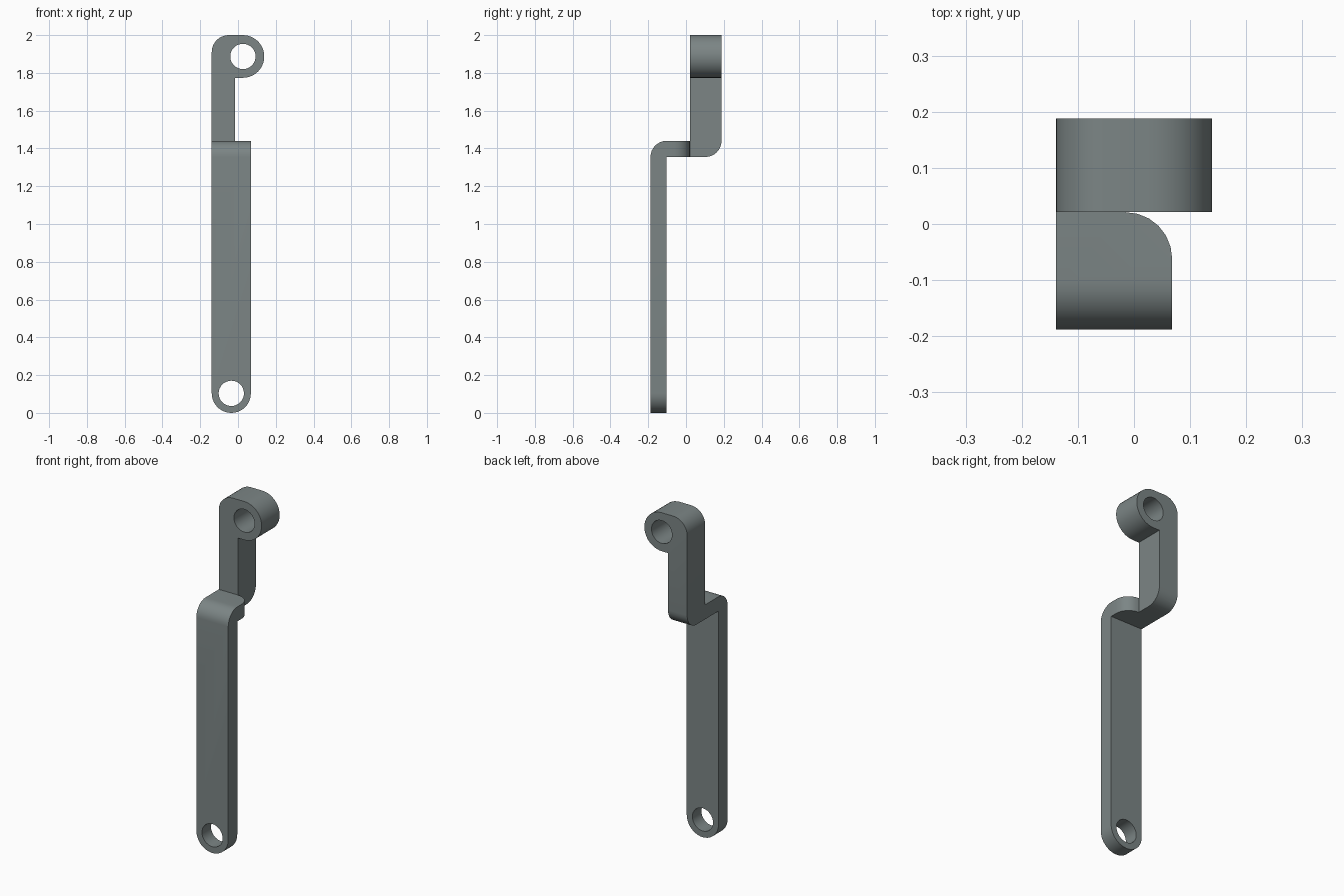
import bpy, bmesh, math
from mathutils import Vector

if "Cube" in bpy.data.objects:
    bpy.data.objects.remove(bpy.data.objects["Cube"])

steel = bpy.data.materials.new("grey_steel")
steel.diffuse_color = (0.20, 0.235, 0.235, 1)
steel.use_nodes = True
steel.node_tree.nodes["Principled BSDF"].inputs["Base Color"].default_value = steel.diffuse_color


def arc(cu, cv, r, a0, a1, n):
    """Points along an arc, angles in degrees."""
    return [(cu + r * math.cos(math.radians(a0 + (a1 - a0) * i / n)),
             cv + r * math.sin(math.radians(a0 + (a1 - a0) * i / n)))
            for i in range(n + 1)]


def prism(name, pts, axis, lo, hi):
    """Extrude a 2D outline along an axis: x takes (y, z), y takes (x, z), z takes (x, y)."""
    place = {"x": lambda u, v, w: (w, u, v),
             "y": lambda u, v, w: (u, w, v),
             "z": lambda u, v, w: (u, v, w)}[axis]
    bm = bmesh.new()
    face = bm.faces.new([bm.verts.new(place(u, v, lo)) for u, v in pts])
    ext = bmesh.ops.extrude_face_region(bm, geom=[face])
    move = Vector(place(0, 0, hi - lo))
    bmesh.ops.translate(bm, vec=move,
                        verts=[g for g in ext["geom"] if isinstance(g, bmesh.types.BMVert)])
    bmesh.ops.recalc_face_normals(bm, faces=bm.faces)
    me = bpy.data.meshes.new(name)
    bm.to_mesh(me)
    bm.free()
    me.materials.append(steel)
    ob = bpy.data.objects.new(name, me)
    bpy.context.collection.objects.link(ob)
    return ob


def combine(ob, other, op):
    """Apply a boolean and discard the helper."""
    bpy.context.view_layer.objects.active = ob
    mod = ob.modifiers.new(op, "BOOLEAN")
    mod.operation, mod.solver, mod.object = op, "EXACT", other
    bpy.ops.object.modifier_apply(modifier=mod.name)
    bpy.data.objects.remove(other)


def drill(ob, x, z, r):
    combine(ob, prism("drill", arc(x, z, r, 0, 348.75, 31), "y", -1, 1), "DIFFERENCE")


LEFT, RIGHT, NECK = -0.139, 0.068, -0.015
FRONT, BACK, STEP = -0.188, 0.188, 0.021
SHELF, TOP, T = 1.355, 1.44, 0.084
MID, R = (LEFT + RIGHT) / 2, (RIGHT - LEFT) / 2

# Lower arm: flat bar bent back into a shelf
arm = prism("cranked_lever",
            [(FRONT, 0), (FRONT + T, 0), (FRONT + T, SHELF), (0.06, SHELF), (0.06, TOP)]
            + arc(FRONT + 0.085, TOP - 0.085, 0.085, 90, 180, 8), "x", LEFT, RIGHT)
# Rounded foot
combine(arm, prism("foot_outline", arc(MID, R, R, 180, 360, 20)
                   + [(RIGHT, 1.6), (LEFT, 1.6)], "y", -1, 1), "INTERSECT")
# Rounded shelf corner running into the neck
combine(arm, prism("shelf_outline", [(LEFT, -1), (RIGHT, -1)]
                   + arc(NECK, STEP - 0.083, 0.083, 0, 90, 6)
                   + [(NECK, 0.5), (LEFT, 0.5)], "z", -1, 3), "INTERSECT")
drill(arm, MID, R, 0.067)

# Upper neck with rounded lower back edge, and the eye at its end
upper = prism("upper_neck", [(STEP, SHELF)] + arc(BACK - 0.085, SHELF + 0.085, 0.085, 270, 360, 8)
              + [(BACK, 2), (STEP, 2)], "x", LEFT, 0.139)
combine(upper, prism("eye_outline", [(LEFT, 1), (NECK, 1), (NECK, 1.774)]
                     + arc(0.026, 1.887, 0.113, 270, 450, 20)
                     + arc(LEFT + 0.09, 1.91, 0.09, 90, 180, 10), "y", -1, 1), "INTERSECT")
drill(upper, 0.026, 1.887, 0.067)

combine(arm, upper, "UNION")
bpy.ops.object.select_all(action="DESELECT")
arm.select_set(True)
bpy.context.view_layer.objects.active = arm
bpy.ops.object.shade_smooth_by_angle(angle=math.radians(30))
